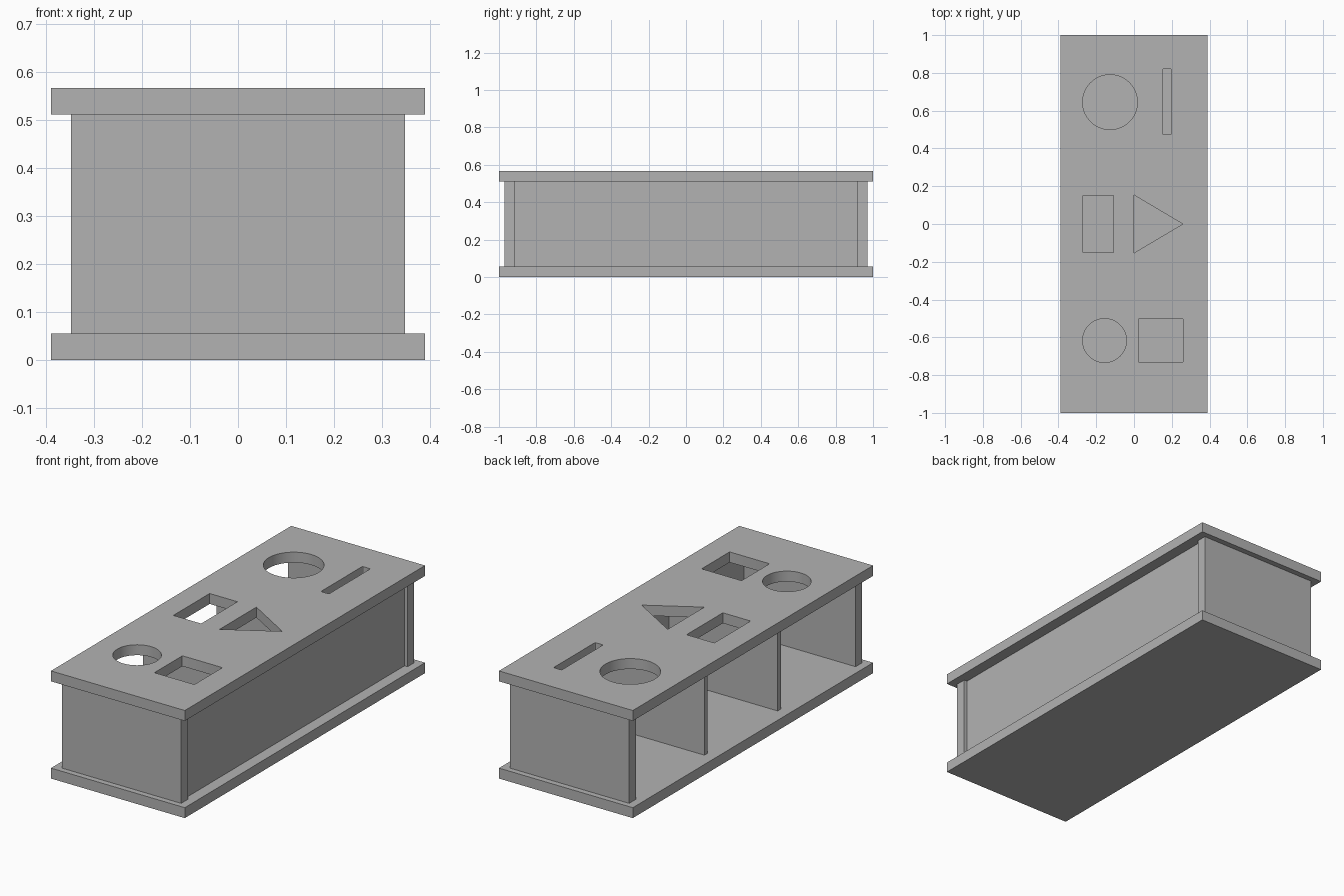
import bpy, bmesh
from math import cos, sin, pi, radians

if "Cube" in bpy.data.objects:
    bpy.data.objects.remove(bpy.data.objects["Cube"], do_unlink=True)

GREY = (0.45, 0.45, 0.45, 1)
grey = bpy.data.materials.new("plain_grey")
grey.use_nodes = True
grey.diffuse_color = GREY
grey.node_tree.nodes["Principled BSDF"].inputs["Base Color"].default_value = GREY

HEIGHT, BOARD = 0.567, 0.055      # overall height, thickness of boards
HALF_W, HALF_L = 0.39, 1.0        # base and lid
PANEL_W, RECESS_W = 0.348, 0.33   # end panels and recessed inner panels
THIN = 0.026
END_IN, END_OUT = 0.915, 0.97


def add_object(name, bm):
    bmesh.ops.recalc_face_normals(bm, faces=bm.faces)
    mesh = bpy.data.meshes.new(name)
    bm.to_mesh(mesh)
    bm.free()
    mesh.materials.append(grey)
    obj = bpy.data.objects.new(name, mesh)
    bpy.context.collection.objects.link(obj)
    return obj


def prism(bm, outline, z0, z1):
    face = bm.faces.new([bm.verts.new((x, y, z0)) for x, y in outline])
    moved = bmesh.ops.extrude_face_region(bm, geom=[face])["geom"]
    top = [v for v in moved if isinstance(v, bmesh.types.BMVert)]
    bmesh.ops.translate(bm, verts=top, vec=(0, 0, z1 - z0))
    # Close the underside if the extrusion removed it
    if not face.is_valid:
        bmesh.ops.holes_fill(bm, edges=[e for e in bm.edges if e.is_boundary])


def rect(x0, x1, y0, y1):
    return [(x0, y0), (x1, y0), (x1, y1), (x0, y1)]


def circle(x, y, r, n=64):
    return [(x + r * cos(2 * pi * i / n), y + r * sin(2 * pi * i / n)) for i in range(n)]


def rounded(x0, x1, y0, y1, r):
    corners = [(x1 - r, y1 - r), (x0 + r, y1 - r), (x0 + r, y0 + r), (x1 - r, y0 + r)]
    return [(cx + r * cos((k + s / 3) * pi / 2), cy + r * sin((k + s / 3) * pi / 2))
            for k, (cx, cy) in enumerate(corners) for s in range(4)]


def box(name, x0, x1, y0, y1, z0=BOARD, z1=HEIGHT - BOARD):
    bm = bmesh.new()
    prism(bm, rect(x0, x1, y0, y1), z0, z1)
    return add_object(name, bm)


# Base and lid
box("base_board", -HALF_W, HALF_W, -HALF_L, HALF_L, 0, BOARD)
lid = box("lid_board", -HALF_W, HALF_W, -HALF_L, HALF_L, HEIGHT - BOARD, HEIGHT)

# Shaped holes through the lid
holes = [
    circle(-0.127, 0.645, 0.145),
    rounded(0.151, 0.198, 0.474, 0.82, 0.006),
    rect(-0.271, -0.109, -0.151, 0.151),
    [(0, 0.153), (0, -0.153), (0.258, 0)],
    circle(-0.156, -0.617, 0.116),
    rounded(0.026, 0.259, -0.733, -0.5, 0.004),
]
bm = bmesh.new()
for outline in holes:
    prism(bm, outline, HEIGHT - 2 * BOARD, HEIGHT + BOARD)
cutter = add_object("hole_cutter", bm)
cutter.hide_render = True
cut = lid.modifiers.new("holes", "BOOLEAN")
cut.operation, cut.solver, cut.object = "DIFFERENCE", "EXACT", cutter
bpy.context.view_layer.objects.active = lid
lid.select_set(True)
bpy.ops.object.modifier_apply(modifier=cut.name)
bpy.data.objects.remove(cutter, do_unlink=True)
bpy.ops.object.shade_smooth_by_angle(angle=radians(30))

# End panels
box("front_panel", -PANEL_W, PANEL_W, -END_OUT, -END_IN)
box("back_panel", -PANEL_W, PANEL_W, END_IN, END_OUT)

# Recessed side panel, with the opposite side left open
box("side_panel", RECESS_W - THIN, RECESS_W, -END_IN, END_IN)

# Two dividers making three equal compartments
for name, side in (("front_divider", -1), ("back_divider", 1)):
    y = side * END_IN / 3
    box(name, -RECESS_W, RECESS_W - THIN, y - THIN / 2, y + THIN / 2)
